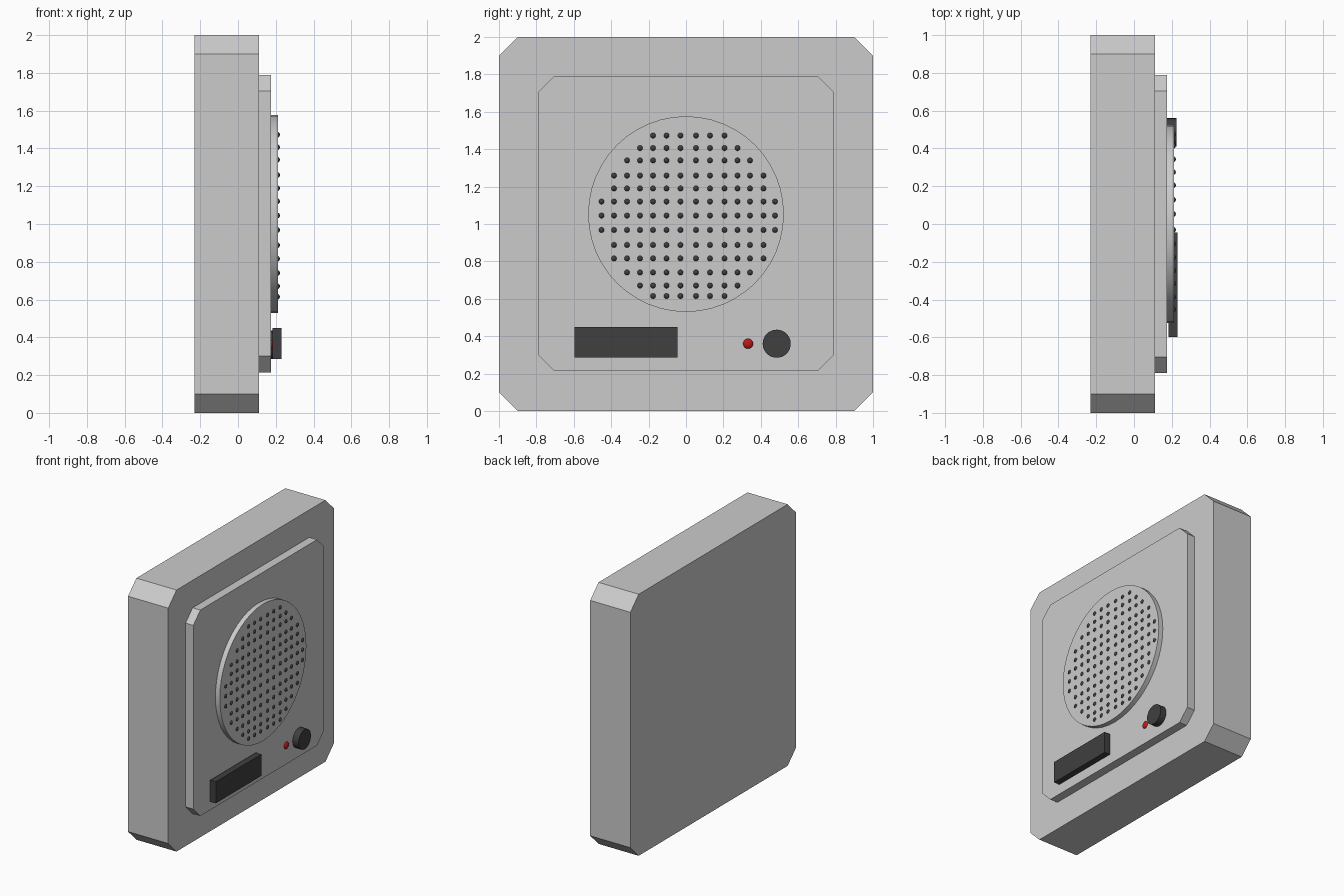
import bpy, bmesh
from math import radians
from mathutils import Matrix, Vector

if "Cube" in bpy.data.objects:
    bpy.data.objects.remove(bpy.data.objects["Cube"])


def material(name, color):
    m = bpy.data.materials.new(name)
    m.diffuse_color = color
    m.use_nodes = True
    m.node_tree.nodes["Principled BSDF"].inputs["Base Color"].default_value = m.diffuse_color
    return m


dark = material("dark_plastic", (0.05, 0.05, 0.05, 1))
red = material("red_light", (0.5, 0.01, 0.01, 1))


def make_object(name, bm, mat=None, smooth=False):
    bmesh.ops.recalc_face_normals(bm, faces=bm.faces[:])
    mesh = bpy.data.meshes.new(name)
    bm.to_mesh(mesh)
    bm.free()
    ob = bpy.data.objects.new(name, mesh)
    bpy.context.collection.objects.link(ob)
    if mat:
        mesh.materials.append(mat)
    if smooth:
        bpy.ops.object.select_all(action='DESELECT')
        ob.select_set(True)
        bpy.context.view_layer.objects.active = ob
        bpy.ops.object.shade_smooth_by_angle(angle=radians(35))
    return ob


def panel(name, x0, x1, y0, y1, z0, z1, cut=0.0, mat=None):
    """Slab facing +x, with its four corners cut at 45 degrees."""
    if cut:
        pts = [(y0 + cut, z0), (y1 - cut, z0), (y1, z0 + cut), (y1, z1 - cut),
               (y1 - cut, z1), (y0 + cut, z1), (y0, z1 - cut), (y0, z0 + cut)]
    else:
        pts = [(y0, z0), (y1, z0), (y1, z1), (y0, z1)]
    bm = bmesh.new()
    face = bm.faces.new([bm.verts.new((x0, y, z)) for y, z in pts])
    ext = bmesh.ops.extrude_face_region(bm, geom=[face])
    top = [v for v in ext["geom"] if isinstance(v, bmesh.types.BMVert)]
    bmesh.ops.translate(bm, vec=Vector((x1 - x0, 0, 0)), verts=top)
    return make_object(name, bm, mat)


def disc(name, x0, x1, y, z, r, sides, mat=None):
    """Short cylinder along x."""
    bm = bmesh.new()
    m = Matrix.Translation(((x0 + x1) / 2, y, z)) @ Matrix.Rotation(radians(90), 4, 'Y')
    bmesh.ops.create_cone(bm, cap_ends=True, segments=sides, radius1=r,
                          radius2=r, depth=x1 - x0, matrix=m)
    return make_object(name, bm, mat, smooth=True)


def add_ball(bm, x, y, z, r, flat=1.0):
    m = Matrix.Translation((x, y, z)) @ Matrix.Diagonal((flat, 1, 1, 1))
    bmesh.ops.create_uvsphere(bm, u_segments=12, v_segments=8, radius=r, matrix=m)


# Housing and raised front plate
panel("housing", -0.23, 0.11, -1, 1, 0, 2, 0.10)
panel("front_plate", 0.11, 0.175, -0.79, 0.79, 0.215, 1.79, 0.085)

# Speaker disc
disc("speaker_disc", 0.17, 0.212, 0, 1.053, 0.523, 48)

# Speaker dots: each row drops some columns at both ends to fit the circle
cols = [-0.452, -0.385, -0.315, -0.246, -0.176, -0.104, -0.03,
        0.053, 0.128, 0.206, 0.275, 0.342, 0.414, 0.476]
rows = [1.473, 1.406, 1.34, 1.259, 1.19, 1.12, 1.045,
        0.968, 0.888, 0.816, 0.741, 0.671, 0.615]
insets = [4, 3, 2, 1, 1, 0, 0, 0, 1, 1, 2, 3, 4]
bm = bmesh.new()
for z, skip in zip(rows, insets):
    for y in cols[skip:len(cols) - skip]:
        add_ball(bm, 0.206, y, z, 0.016)
make_object("speaker_dots", bm, dark, smooth=True)

# Label panel, knob and indicator light
panel("display_panel", 0.183, 0.23, -0.597, -0.046, 0.285, 0.45, mat=dark)
disc("knob", 0.172, 0.225, 0.485, 0.36, 0.075, 32, dark)
bm = bmesh.new()
add_ball(bm, 0.175, 0.332, 0.36, 0.027, 0.5)
make_object("indicator_light", bm, red, smooth=True)
